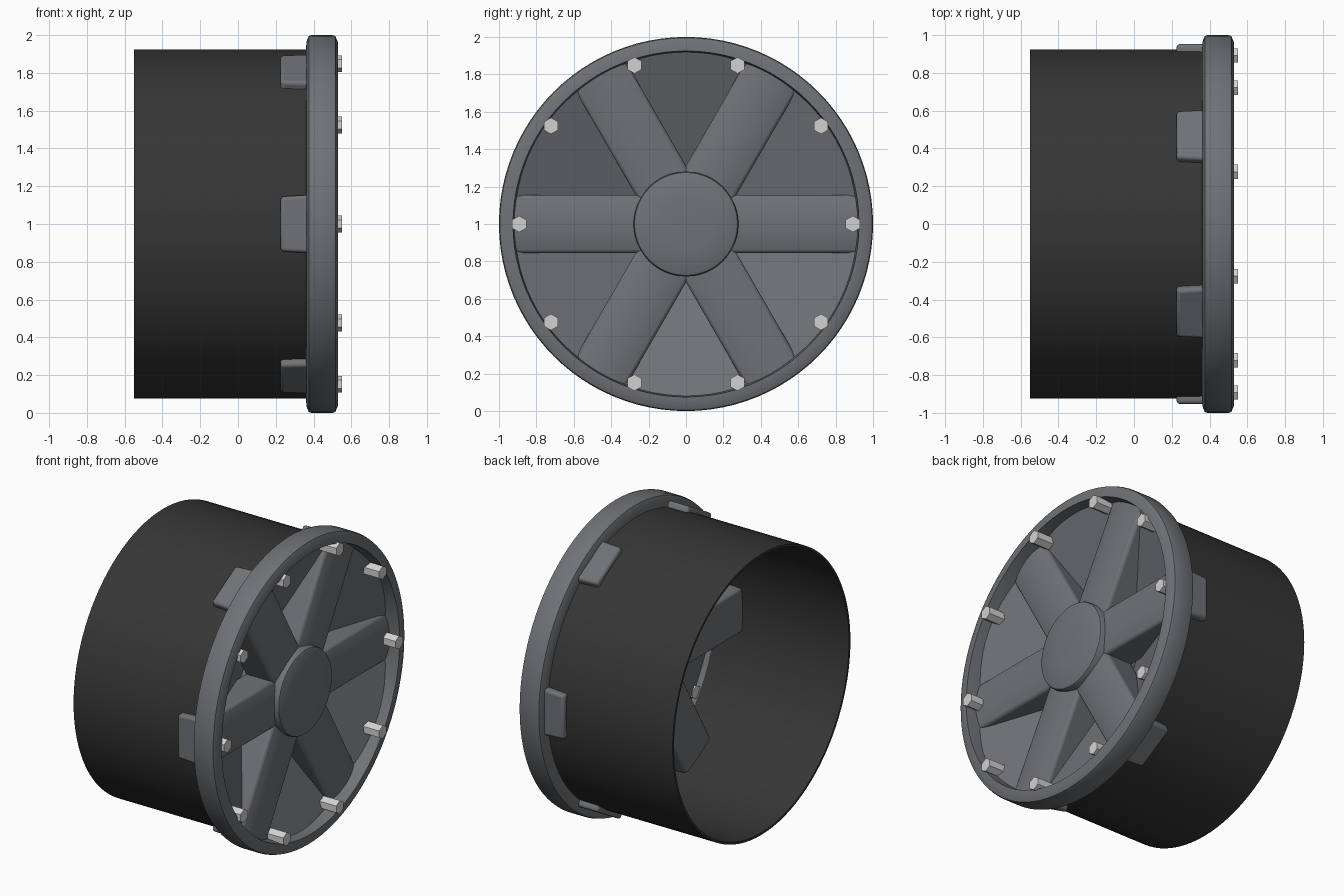
import bpy, bmesh, math
from mathutils import Matrix, Vector

cube = bpy.data.objects.get("Cube")
if cube:
    bpy.data.objects.remove(cube, do_unlink=True)

MID = 1.0  # height of the wheel axis, which runs along x


def material(name, rgb):
    m = bpy.data.materials.new(name)
    m.use_nodes = True
    m.diffuse_color = (*rgb, 1)
    bsdf = next(n for n in m.node_tree.nodes if n.type == 'BSDF_PRINCIPLED')
    bsdf.inputs["Base Color"].default_value = (*rgb, 1)
    return m


black = material("matte black", (0.037, 0.037, 0.037))
grey = material("steel grey", (0.16, 0.168, 0.182))
silver = material("bright silver", (0.64, 0.64, 0.65))


def finish(bm, name, mat, bevel=0, smooth=True):
    bmesh.ops.recalc_face_normals(bm, faces=bm.faces)
    mesh = bpy.data.meshes.new(name)
    bm.to_mesh(mesh)
    bm.free()
    mesh.materials.append(mat)
    obj = bpy.data.objects.new(name, mesh)
    obj.location.z = MID
    bpy.context.collection.objects.link(obj)
    if bevel:
        mod = obj.modifiers.new("soft edges", 'BEVEL')
        mod.width, mod.segments = bevel, 3
        mod.limit_method, mod.angle_limit = 'ANGLE', math.radians(40)
    if smooth:
        bpy.ops.object.select_all(action='DESELECT')
        obj.select_set(True)
        bpy.context.view_layer.objects.active = obj
        bpy.ops.object.shade_smooth_by_angle(angle=math.radians(35))
    return obj


def lathe(name, profile, mat, closed=True, steps=96):
    """Spin (radius, x) points around the x axis."""
    bm = bmesh.new()
    verts = [bm.verts.new((x, r, 0)) for r, x in profile]
    pairs = list(zip(verts, verts[1:]))
    if closed:
        pairs.append((verts[-1], verts[0]))
    edges = [bm.edges.new(p) for p in pairs]
    bmesh.ops.spin(bm, geom=verts + edges, cent=(0, 0, 0), axis=(1, 0, 0),
                   angle=math.tau, steps=steps, use_merge=True)
    bmesh.ops.remove_doubles(bm, verts=bm.verts, dist=0.0005)
    return finish(bm, name, mat)


# Open barrel and front flange
lathe("barrel", [(0.925, -0.55), (0.925, 0.42), (0.91, 0.42), (0.91, -0.55)], black)
lathe("flange", [(0.915, 0.36), (0.965, 0.362), (0.995, 0.375), (1.0, 0.39),
                 (1.0, 0.50), (0.995, 0.515), (0.965, 0.528), (0.925, 0.53),
                 (0.915, 0.42)], grey)

# Domed hub cap
lathe("hub_cap", [(0, 0.2), (0.28, 0.2), (0.28, 0.48), (0.275, 0.49),
                  (0.265, 0.495), (0.14, 0.505), (0, 0.508)], grey, closed=False)

# Recessed panels: six flat facets sloping in towards the hub
bm = bmesh.new()
centre = bm.verts.new((0.08, 0, 0))
rim = []
for i in range(72):
    a = math.tau * i / 72
    off = a % (math.pi / 3) - math.pi / 6
    x = 0.08 + 0.385 * math.cos(off)
    rim.append(bm.verts.new((x, 0.92 * math.cos(a), 0.92 * math.sin(a))))
for i, v in enumerate(rim):
    bm.faces.new((centre, v, rim[(i + 1) % len(rim)]))
finish(bm, "recessed_panels", grey, smooth=False)

# Six crowned spokes whose ends poke through the barrel
half = [(0.145, 0.225), (0.157, 0.435), (0.10, 0.452), (0.05, 0.459)]
section = half + [(0, 0.461)] + [(-w, x) for w, x in reversed(half)]
for k in range(6):
    bm = bmesh.new()
    face = bm.faces.new([bm.verts.new((x, 0.1, w)) for w, x in section])
    ext = bmesh.ops.extrude_face_region(bm, geom=[face])
    ends = [g for g in ext["geom"] if isinstance(g, bmesh.types.BMVert)]
    bmesh.ops.translate(bm, verts=ends, vec=Vector((0, 0.853, 0)))
    bm.transform(Matrix.Rotation(k * math.pi / 3, 4, 'X'))
    finish(bm, f"spoke_{k + 1}", grey, bevel=0.018)

# Ten hexagonal bolts around the rim
for k in range(10):
    a = math.tau * k / 10
    bm = bmesh.new()
    bmesh.ops.create_cone(bm, cap_ends=True, segments=6, radius1=0.044,
                          radius2=0.044, depth=0.12)
    bm.transform(Matrix.Translation((0.49, 0.892 * math.cos(a), 0.892 * math.sin(a)))
                 @ Matrix.Rotation(math.pi / 2, 4, 'Y'))
    # turn each head so that a corner points up
    top = max(v.co.z for v in bm.verts) - 0.892 * math.sin(a)
    if top < 0.042:
        bmesh.ops.rotate(bm, verts=bm.verts, matrix=Matrix.Rotation(math.pi / 6, 3, 'X'),
                         cent=(0, 0.892 * math.cos(a), 0.892 * math.sin(a)))
    finish(bm, f"bolt_{k + 1}", silver, smooth=False)
